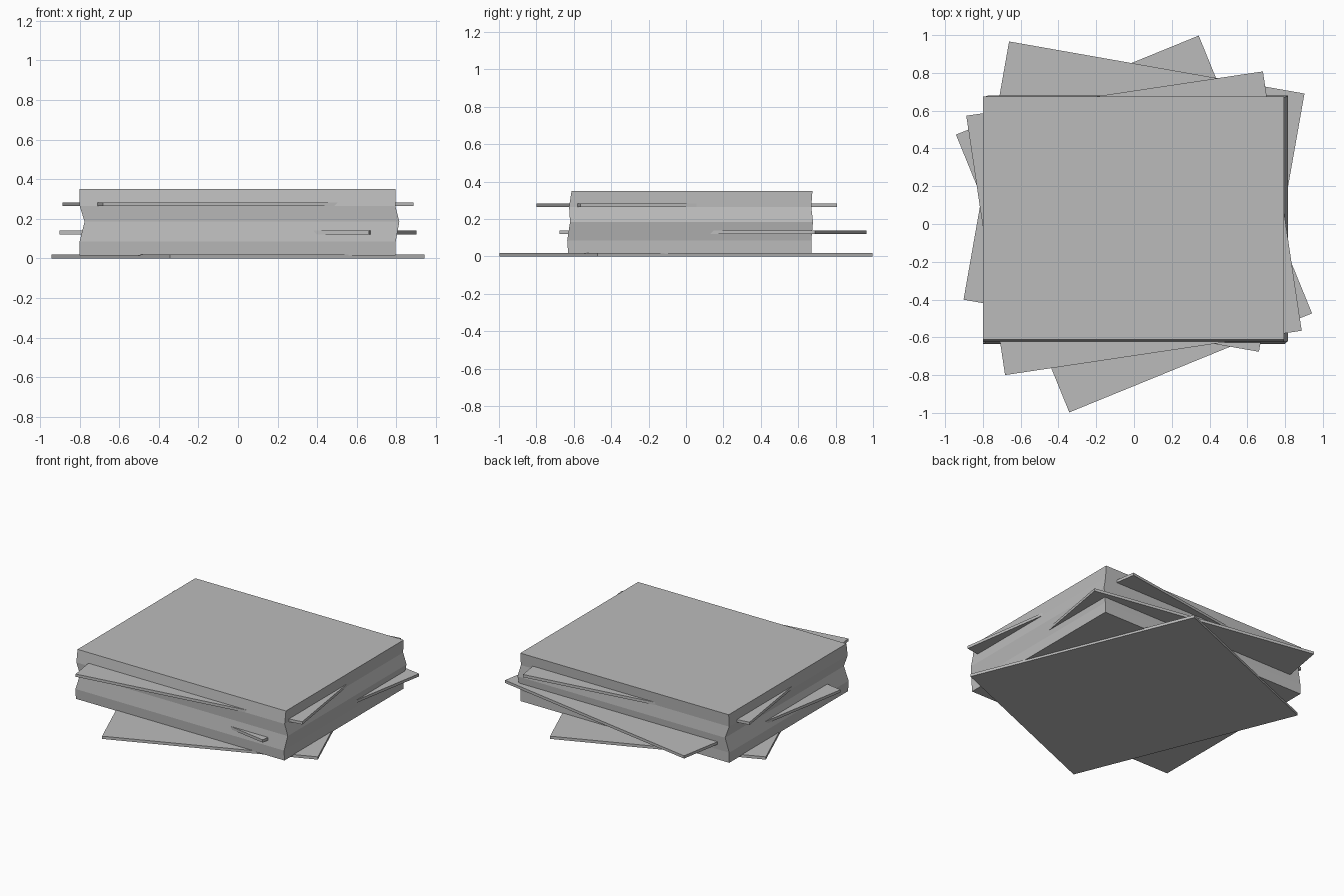
import bpy, bmesh
from math import radians

cube = bpy.data.objects.get("Cube")
if cube:
    bpy.data.objects.remove(cube, do_unlink=True)

paper = bpy.data.materials.new("grey paper")
paper.use_nodes = True
GREY = (0.5, 0.5, 0.5, 1)
paper.diffuse_color = GREY
paper.node_tree.nodes["Principled BSDF"].inputs["Base Color"].default_value = GREY


def add_object(name, bm):
    bmesh.ops.recalc_face_normals(bm, faces=bm.faces)
    mesh = bpy.data.meshes.new(name)
    bm.to_mesh(mesh)
    bm.free()
    mesh.materials.append(paper)
    obj = bpy.data.objects.new(name, mesh)
    bpy.context.scene.collection.objects.link(obj)
    return obj


# Main stack: rectangular rings with slightly uneven sides (z, left, right, front, back)
layers = [
    (0.015, -0.80, 0.797, -0.63, 0.67),
    (0.085, -0.80, 0.797, -0.635, 0.67),
    (0.185, -0.775, 0.815, -0.62, 0.679),
    (0.265, -0.80, 0.795, -0.625, 0.67),
    (0.35, -0.80, 0.795, -0.612, 0.676),
]
bm = bmesh.new()
rings = []
for z, x0, x1, y0, y1 in layers:
    corners = [(x0, y0), (x1, y0), (x1, y1), (x0, y1)]
    rings.append([bm.verts.new((x, y, z)) for x, y in corners])
for low, high in zip(rings, rings[1:]):
    for i in range(4):
        j = (i + 1) % 4
        bm.faces.new((low[i], low[j], high[j], high[i]))
bm.faces.new(rings[0][::-1])
bm.faces.new(rings[-1])
add_object("paper_stack", bm)


# Loose sheets turned at different angles through the stack
def sheet(name, y, z, angle):
    bm = bmesh.new()
    bmesh.ops.create_cube(bm, size=1)
    bmesh.ops.scale(bm, vec=(1.588, 1.388, 0.019), verts=bm.verts)
    obj = add_object(name, bm)
    obj.location = (0, y, z)
    obj.rotation_euler.z = radians(angle)


sheet("bottom_sheet", 0, 0.0095, -67.8)
sheet("middle_sheet", 0.145, 0.13, -10)
sheet("upper_sheet", 0.004, 0.273, 8.5)
